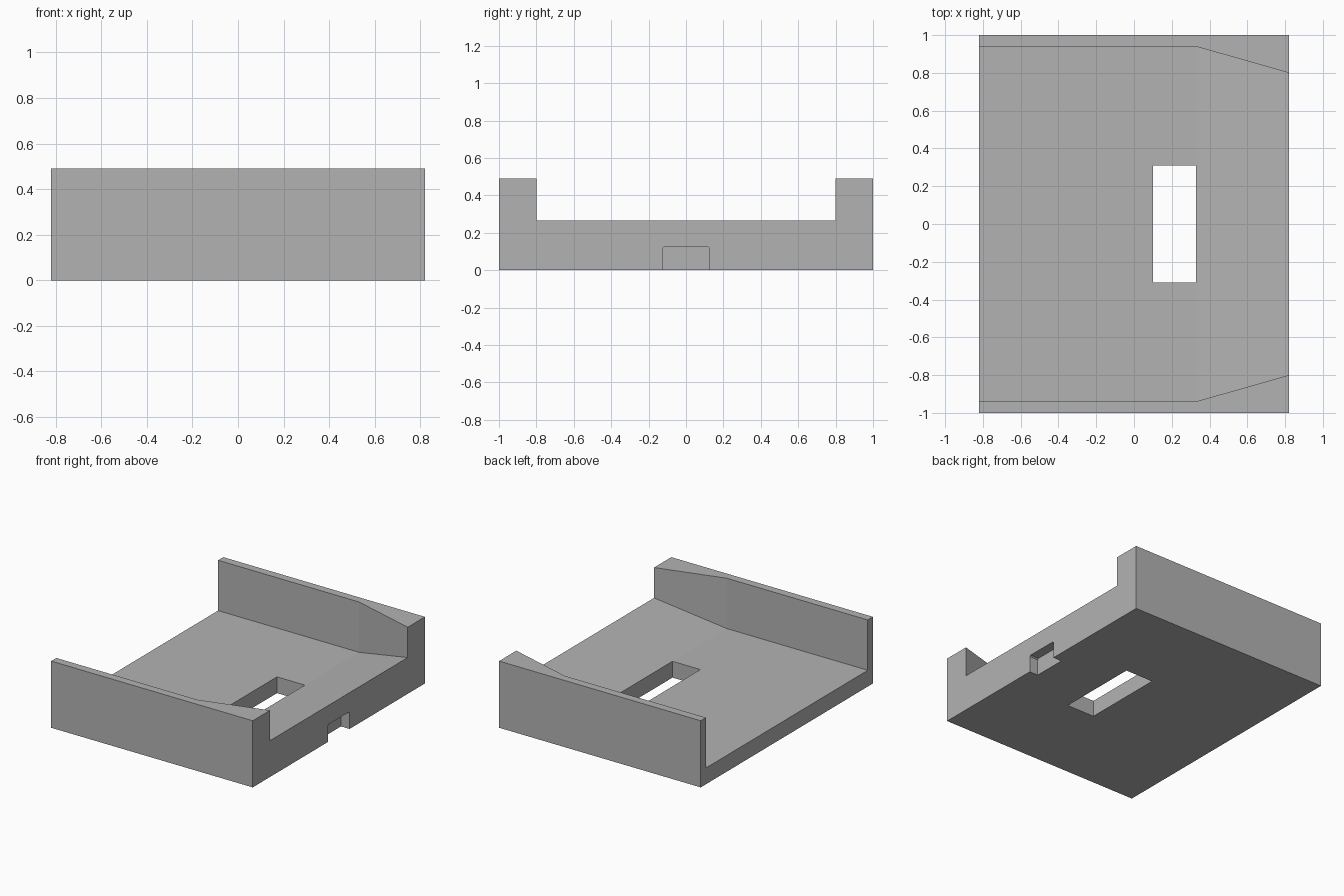
import bpy
import bmesh

if "Cube" in bpy.data.objects:
    bpy.data.objects.remove(bpy.data.objects["Cube"])

LENGTH, WIDTH, HEIGHT = 0.82, 1.0, 0.49   # half x, half y, full z
FOLD_X = 0.327                            # where the ramp and tapered walls begin

grey = bpy.data.materials.new("plain grey")
grey.diffuse_color = (0.45, 0.45, 0.45, 1)
grey.use_nodes = True
grey.node_tree.nodes["Principled BSDF"].inputs["Base Color"].default_value = grey.diffuse_color


def loft(name, rings):
    """Closed solid from matching rings of points."""
    bm = bmesh.new()
    loops = [[bm.verts.new(p) for p in ring] for ring in rings]
    n = len(loops[0])
    for a, b in zip(loops, loops[1:]):
        for i in range(n):
            j = (i + 1) % n
            bm.faces.new((a[i], a[j], b[j], b[i]))
    bm.faces.new(loops[0][::-1])
    bm.faces.new(loops[-1])
    bmesh.ops.recalc_face_normals(bm, faces=bm.faces)
    mesh = bpy.data.meshes.new(name)
    bm.to_mesh(mesh)
    bm.free()
    mesh.materials.append(grey)
    obj = bpy.data.objects.new(name, mesh)
    bpy.context.collection.objects.link(obj)
    return obj


def section(x, y, z0, z1):
    """Rectangle across the model at station x."""
    return [(x, -y, z0), (x, y, z0), (x, y, z1), (x, -y, z1)]


def cut(target, cutter):
    mod = target.modifiers.new("cut", 'BOOLEAN')
    mod.operation = 'DIFFERENCE'
    mod.solver = 'EXACT'
    mod.object = cutter
    cutter.hide_render = True
    bpy.context.view_layer.objects.active = target
    bpy.ops.object.modifier_apply(modifier=mod.name)
    bpy.data.objects.remove(cutter)


# Outer block
tray = loft("tray", [section(x, WIDTH, 0, HEIGHT) for x in (-LENGTH, LENGTH)])

# Channel: flat floor, then a ramp rising between converging walls
t = 1.3                                   # continue past the open end
channel = loft("channel_cutter", [
    section(-1.0, 0.94, 0.12, 0.7),
    section(FOLD_X, 0.94, 0.12, 0.7),
    section(FOLD_X + t * (LENGTH - FOLD_X), 0.94 - t * 0.14, 0.12 + t * 0.147, 0.7),
])
cut(tray, channel)

# Rectangular slot through the floor
cut(tray, loft("slot_cutter", [section(x, 0.31, -0.2, 0.6) for x in (0.10, FOLD_X)]))

# Shallow notch under the ramp edge, with slightly eased top corners
h, top, c = 0.125, 0.127, 0.008
outline = [(-h, -0.1), (h, -0.1), (h, top - c), (h - c, top), (c - h, top), (-h, top - c)]
cut(tray, loft("notch_cutter", [[(x, y, z) for y, z in outline] for x in (0.75, 0.9)]))
